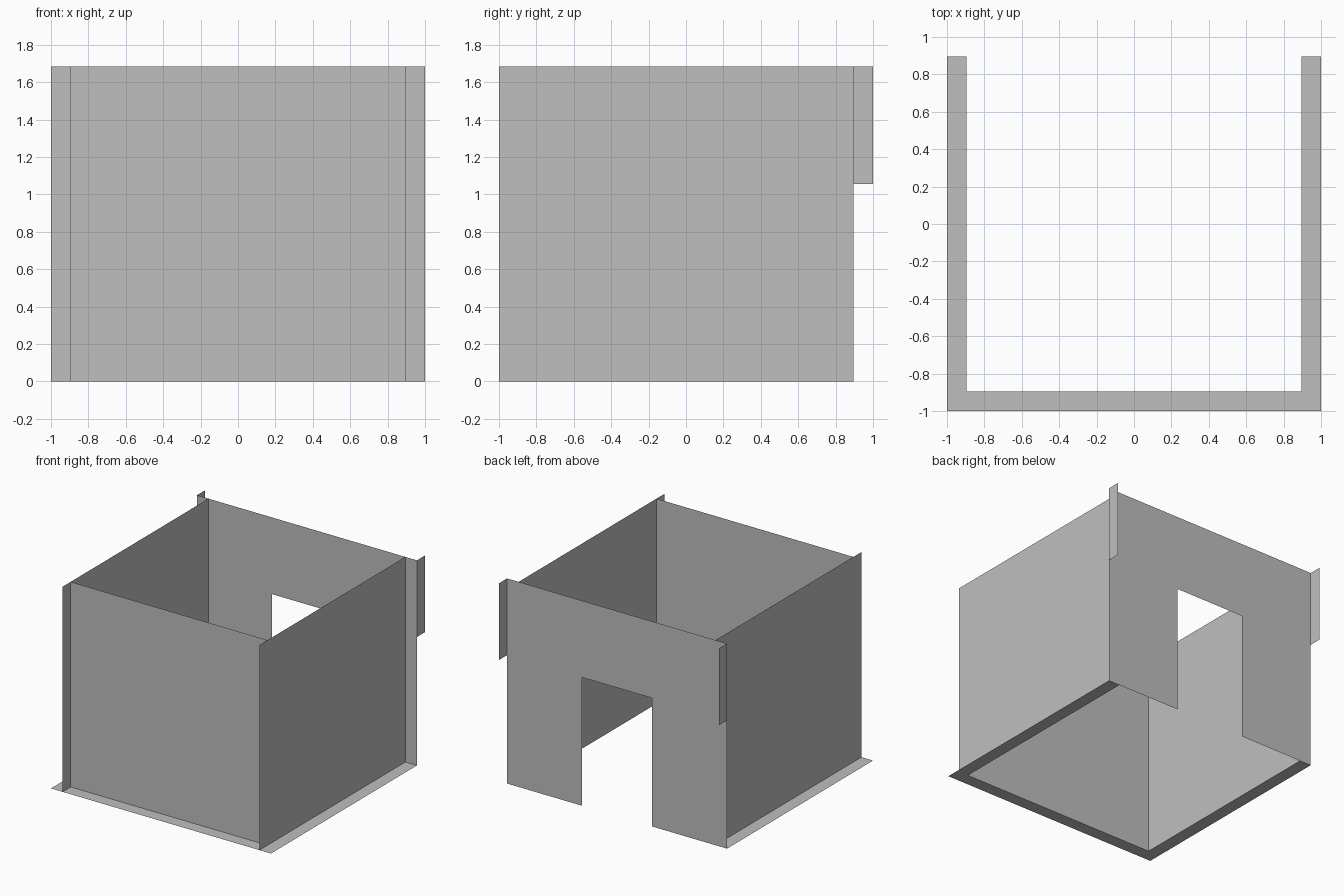
import bpy

cube = bpy.data.objects.get("Cube")
if cube:
    bpy.data.objects.remove(cube, do_unlink=True)

# Single grey material
grey = bpy.data.materials.new("plain grey")
grey.use_nodes = True
colour = (0.52, 0.52, 0.52, 1.0)
grey.diffuse_color = colour
grey.node_tree.nodes["Principled BSDF"].inputs["Base Color"].default_value = colour

OUT = 1.0      # outer edge of flanges and tabs
WALL = 0.895   # wall planes
TOP = 1.685    # wall height
DOOR_W = 0.318 # half width of the doorway
DOOR_H = 1.055 # doorway height, also underside of the tabs


def sheet(name, outline, place):
    """Flat sheet from a 2D outline; place maps (u, v) to 3D."""
    mesh = bpy.data.meshes.new(name)
    mesh.from_pydata([place(u, v) for u, v in outline], [], [range(len(outline))])
    mesh.materials.append(grey)
    mesh.update()
    obj = bpy.data.objects.new(name, mesh)
    bpy.context.collection.objects.link(obj)
    return obj


def rect(u0, u1, v0, v1):
    return [(u0, v0), (u1, v0), (u1, v1), (u0, v1)]


# Front wall between the side walls
sheet("front_wall", rect(-WALL, WALL, 0, TOP), lambda u, v: (u, -WALL, v))

# Back wall with a doorway cut from its lower edge, reaching past the sides
door_wall = [(OUT, 0), (DOOR_W, 0), (DOOR_W, DOOR_H), (-DOOR_W, DOOR_H),
             (-DOOR_W, 0), (-OUT, 0), (-OUT, TOP), (OUT, TOP)]
sheet("back_wall", door_wall, lambda u, v: (u, WALL, v))

# Side walls reach past the front wall; short tabs hang behind the back wall
for side, s in (("left", 1), ("right", -1)):
    sheet(side + "_wall", rect(-s * OUT if s > 0 else WALL, WALL if s > 0 else -OUT, 0, TOP),
          lambda u, v: (s * WALL, u, v))
    y0, y1 = (WALL, OUT) if s > 0 else (OUT, WALL)
    sheet(side + "_back_tab", rect(y0, y1, DOOR_H, TOP), lambda u, v: (s * OUT, u, v))

# U-shaped flange on the ground around the front and sides
flange = [(-OUT, -OUT), (OUT, -OUT), (OUT, WALL), (WALL, WALL),
          (WALL, -WALL), (-WALL, -WALL), (-WALL, WALL), (-OUT, WALL)]
sheet("ground_flange", flange, lambda u, v: (u, v, 0))
